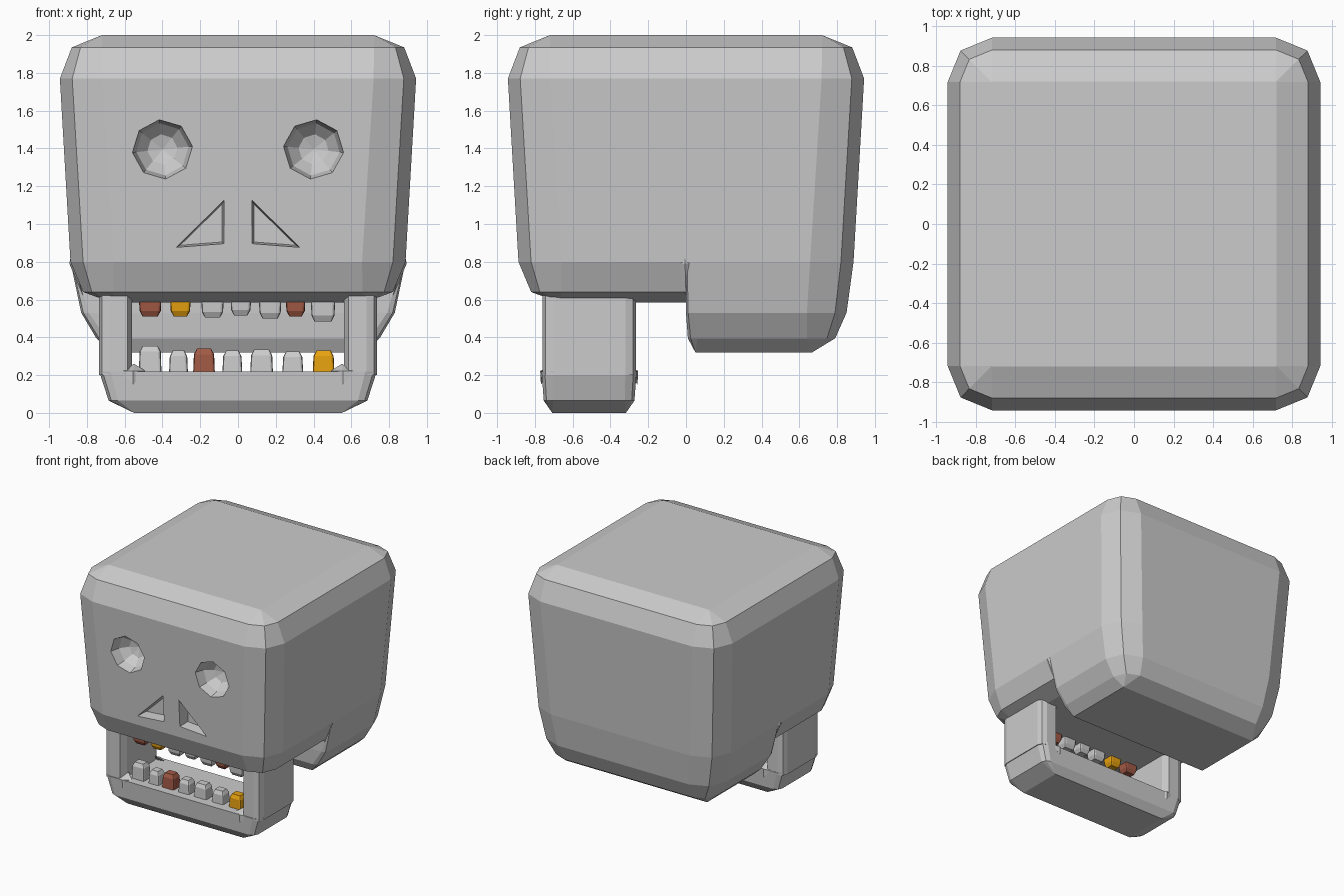
import bpy, bmesh, math
from mathutils import Matrix, Vector

if "Cube" in bpy.data.objects:
    bpy.data.objects.remove(bpy.data.objects["Cube"])


def material(name, rgb):
    m = bpy.data.materials.new(name)
    m.use_nodes = True
    m.diffuse_color = (*rgb, 1)
    m.node_tree.nodes["Principled BSDF"].inputs["Base Color"].default_value = (*rgb, 1)
    return m


BONE = material("bone_grey", (0.6, 0.6, 0.6))
BROWN = material("rotten_brown", (0.36, 0.1, 0.06))
GOLD = material("gold", (0.8, 0.36, 0.005))


def finish(name, bm, mat):
    bmesh.ops.remove_doubles(bm, verts=bm.verts, dist=0.0005)
    bmesh.ops.recalc_face_normals(bm, faces=bm.faces)
    mesh = bpy.data.meshes.new(name)
    bm.to_mesh(mesh)
    bm.free()
    mesh.materials.append(mat)
    obj = bpy.data.objects.new(name, mesh)
    bpy.context.collection.objects.link(obj)
    return obj


def ring(x0, x1, y0, y1, rf, rb):
    """Rectangle with two-step corners: radius rf at the front, rb at the back."""
    pts = []
    for x, y, sx, sy, r in ((x0, y0, 1, 1, rf), (x1, y0, -1, 1, rf),
                            (x1, y1, -1, -1, rb), (x0, y1, 1, -1, rb)):
        k = 0.29 * r
        corner = [(x, y + sy * r), (x + sx * k, y + sy * k), (x + sx * r, y)]
        pts += corner if sx * sy > 0 else corner[::-1]
    return pts


def loft(bm, layers):
    """Skin a stack of (z, ring) layers and cap both ends."""
    rows = [[bm.verts.new((x, y, z)) for x, y in pts] for z, pts in layers]
    n = len(rows[0])
    for a, b in zip(rows, rows[1:]):
        for i in range(n):
            j = (i + 1) % n
            bm.faces.new((a[i], a[j], b[j], b[i]))
    bm.faces.new(rows[0])
    bm.faces.new(rows[-1])


# Cranium: rounded block narrowing downward
bm = bmesh.new()
loft(bm, [(z, ring(-h, h, -h, h, r, r)) for z, h, r in (
    (2, 0.72, 0.001), (1.935, 0.88, 0.16), (1.77, 0.943, 0.225), (0.8, 0.887, 0.23),
    (0.64, 0.82, 0.16), (0.585, 0.67, 0.001))])
cranium = finish("cranium", bm, BONE)

# Cutters for eye sockets and nose holes
bm = bmesh.new()
for s in (-1, 1):
    place = (Matrix.Translation((s * 0.4, -0.92, 1.395))
             @ Matrix.Rotation(s * math.radians(6), 4, "Y")
             @ Matrix.Rotation(math.radians(90), 4, "X"))
    bmesh.ops.create_uvsphere(bm, u_segments=8, v_segments=6, radius=0.16, matrix=place)
    tri = [Vector(p) for p in ((0.074, 1.125), (0.074, 0.895), (0.33, 0.875))]
    mid = sum(tri, Vector((0, 0))) / 3
    rows = [[bm.verts.new((s * p.x, y, p.y)) for p in (mid + (q - mid) * k for q in tri)]
            for y, k in ((-0.99, 1.12), (-0.8, 0.86))]
    for i in range(3):
        j = (i + 1) % 3
        bm.faces.new((rows[0][i], rows[0][j], rows[1][j], rows[1][i]))
    bm.faces.new(rows[0])
    bm.faces.new(rows[1])
cutter = finish("socket_cutter", bm, BONE)
cutter.hide_render = True

mod = cranium.modifiers.new("sockets", "BOOLEAN")
mod.operation = "DIFFERENCE"
mod.solver = "EXACT"
mod.object = cutter
bpy.context.view_layer.update()
carved = bpy.data.meshes.new_from_object(
    cranium.evaluated_get(bpy.context.evaluated_depsgraph_get()))
cranium.modifiers.clear()
cranium.data = carved
bpy.data.objects.remove(cutter)

# Lower back of the skull, hanging behind the jaw
bm = bmesh.new()
loft(bm, [(z, ring(-hx, hx, y0, y1, rf, rb)) for z, hx, y0, y1, rf, rb in (
    (0.8, 0.887, 0, 0.887, 0.02, 0.23), (0.53, 0.83, 0, 0.85, 0.04, 0.21),
    (0.395, 0.75, 0.01, 0.79, 0.05, 0.15), (0.32, 0.667, 0.05, 0.667, 0.001, 0.001))])
finish("skull_base", bm, BONE)

# Small pointed ridges where the skull base meets the sides
for s, side in ((-1, "right"), (1, "left")):
    bm = bmesh.new()
    tip = [bm.verts.new((s * x, y, z)) for x, y, z in (
        (0.88, -0.01, 0.855), (0.87, -0.06, 0.79), (0.87, 0.05, 0.79),
        (0.893, -0.005, 0.79), (0.82, 0, 0.62))]
    bmesh.ops.convex_hull(bm, input=tip)
    finish(side + "_side_ridge", bm, BONE)

# Jaw bar
bm = bmesh.new()
loft(bm, [(z, ring(-hx, hx, -0.513 - hy, -0.513 + hy, r, r)) for z, hx, hy, r in (
    (0, 0.55, 0.195, 0.001), (0.065, 0.685, 0.24, 0.05), (0.22, 0.735, 0.252, 0.06))])
finish("jaw_bar", bm, BONE)

# Jaw arms and the little spurs at their inner feet
for s, side in ((-1, "right"), (1, "left")):
    bm = bmesh.new()
    outline = [(0.56, -0.70), (0.585, -0.76), (0.68, -0.76), (0.72, -0.745), (0.735, -0.70),
               (0.735, -0.32), (0.72, -0.28), (0.68, -0.265), (0.585, -0.265), (0.56, -0.32)]
    pts = [(s * x, y) for x, y in outline]
    loft(bm, [(0.2, pts), (0.63, pts)])
    finish(side + "_jaw_arm", bm, BONE)
    for y, d, end in ((-0.76, -1, "front"), (-0.265, 1, "back")):
        bm = bmesh.new()
        spur = [bm.verts.new((s * x, y + d * o, z)) for x, o, z in (
            (0.49, -0.03, 0.222), (0.62, 0, 0.222), (0.555, 0.008, 0.15),
            (0.555, 0.012, 0.222), (0.55, -0.07, 0.26))]
        bmesh.ops.convex_hull(bm, input=spur)
        finish(f"{side}_{end}_jaw_spur", bm, BONE)


def tooth(name, x, w, base, tip, y, mat):
    """Slightly tapered tooth with softened tip, from base height to tip height."""
    bm = bmesh.new()
    up = 1 if tip > base else -1
    layers = []
    for z, inset, r in ((base, 0, 0.012), (tip - up * 0.03, 0.004, 0.015), (tip, 0.02, 0.005)):
        h = w / 2 - inset
        layers.append((z, ring(x - h, x + h, y - 0.05 + inset, y + 0.05 - inset, r, r)))
    loft(bm, layers)
    finish(name, bm, mat)


# Teeth: centre, width, tip height, material
upper = [(-0.465, 0.12, 0.51, BROWN), (-0.305, 0.11, 0.51, GOLD), (-0.135, 0.12, 0.505, BONE),
         (0.015, 0.11, 0.515, BONE), (0.17, 0.12, 0.5, BONE), (0.305, 0.105, 0.51, BROWN),
         (0.45, 0.13, 0.485, BONE)]
lower = [(-0.465, 0.12, 0.355, BONE), (-0.315, 0.1, 0.33, BONE), (-0.18, 0.115, 0.34, BROWN),
         (-0.03, 0.105, 0.33, BONE), (0.125, 0.12, 0.335, BONE), (0.29, 0.11, 0.325, BONE),
         (0.453, 0.115, 0.33, GOLD)]
for i, (x, w, tip, mat) in enumerate(upper):
    tooth(f"upper_tooth_{i + 1}", x, w, 0.61, tip, -0.63, mat)
for i, (x, w, tip, mat) in enumerate(lower):
    tooth(f"lower_tooth_{i + 1}", x, w, 0.21, tip, -0.645, mat)
